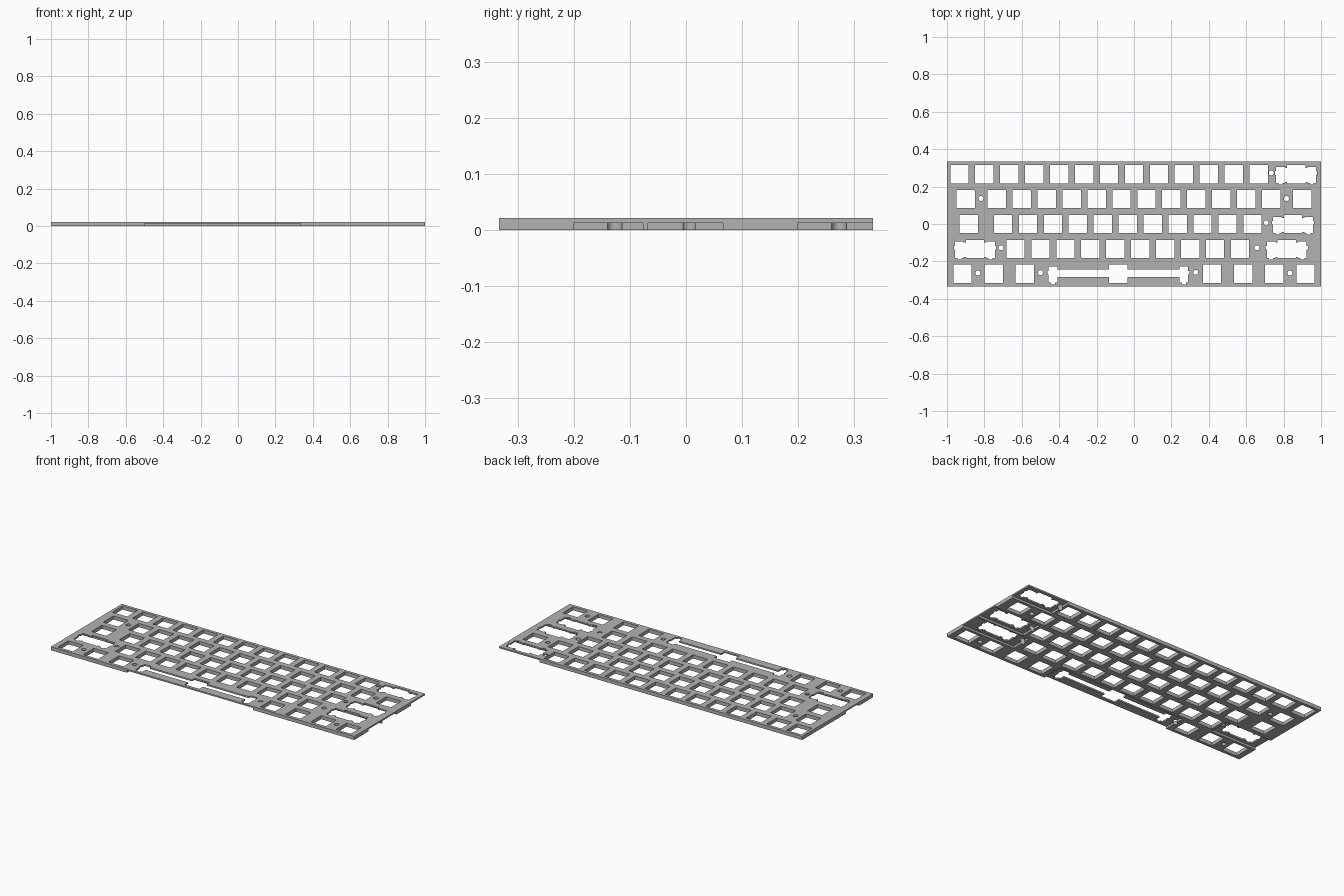
import bpy, bmesh, math

if "Cube" in bpy.data.objects:
    bpy.data.objects.remove(bpy.data.objects["Cube"])

U = 2 / 15          # one key unit
T = 0.0214          # plate thickness
RECESS = 0.0126     # depth of the pockets under the long keys
S = 0.049           # half width of a switch hole

grey = bpy.data.materials.new("plate_grey")
grey.diffuse_color = (0.45, 0.45, 0.45, 1)
grey.use_nodes = True
grey.node_tree.nodes["Principled BSDF"].inputs["Base Color"].default_value = grey.diffuse_color


def prism(bm, pts, z0, z1):
    """Add a closed prism over a counter-clockwise outline."""
    face = bm.faces.new([bm.verts.new((x, y, z0)) for x, y in pts])
    out = bmesh.ops.extrude_face_region(bm, geom=[face], use_keep_orig=True)
    for g in out["geom"]:
        if isinstance(g, bmesh.types.BMVert):
            g.co.z = z1


def rect(x0, x1, y0, y1):
    return [(x0, y0), (x1, y0), (x1, y1), (x0, y1)]


def stabilised(d, lo, hi):
    """Switch hole joined to a stabiliser slot at distance d on each side."""
    w, n, t = 0.0233, 0.0105, 0.006
    half = [(S, -S), (S, lo), (d - w, lo), (d - w, -.0474), (d - n, -.0474),
            (d - n, -.0558), (d + n, -.0558), (d + n, -.0474), (d + w, -.0474),
            (d + w, -.0035), (d + w + t, -.0035), (d + w + t, .0161),
            (d + w, .0161), (d + w, .0387), (d - w, .0387), (d - w, hi),
            (S, hi), (S, S)]
    return half + [(-x, y) for x, y in reversed(half)]


def make(name, bm):
    bmesh.ops.recalc_face_normals(bm, faces=bm.faces)
    me = bpy.data.meshes.new(name)
    bm.to_mesh(me)
    bm.free()
    me.materials.append(grey)
    ob = bpy.data.objects.new(name, me)
    bpy.context.collection.objects.link(ob)
    return ob


# Key widths of each row, back to front
rows = [[1] * 13 + [2],
        [1.5] + [1] * 12 + [1.5],
        [1.75] + [1] * 11 + [2.25],
        [2.25] + [1] * 10 + [2.75],
        [1.25] * 3 + [6.25] + [1.25] * 4]

# Openings for switches and stabilisers
holes = bmesh.new()
for r, row in enumerate(rows):
    cy, left = (2 - r) * U, -1
    for k in row:
        cx = left + k * U / 2
        left += k * U
        if k > 6:
            shape = stabilised(0.35, -0.016, 0.023)
        elif k >= 2:
            shape = stabilised(0.0836, -0.0418, 0.0331)
        else:
            shape = rect(-S, S, -S, S)
        prism(holes, [(cx + x, cy + y) for x, y in shape], -0.05, 0.07)

# Round mounting holes
screws = [(-.818, .136), (.734, .273), (.815, .136), (.707, .006), (-.711, -.127),
          (.657, -.127), (-.834, -.262), (-.5, -.26), (.33, -.258), (.834, -.262)]
for x, y in screws:
    ring = [(x + .0134 * math.cos(a * math.pi / 12), y + .0134 * math.sin(a * math.pi / 12))
            for a in range(24)]
    prism(holes, ring, -0.05, 0.07)

# Pockets under the long keys, open to the plate edge
pockets = bmesh.new()
for box in [(.733, 1.1, .199, .4), (.7, 1.1, -.068, .066), (.655, 1.1, -.201, -.077),
            (-1.1, -.7, -.201, -.077), (-.5, .3333, -.4, -.2)]:
    prism(pockets, rect(*box), -0.05, RECESS)

# Plate
body = bmesh.new()
prism(body, rect(-1, 1, -2.5 * U, 2.5 * U), 0, T)
plate = make("switch_plate", body)

cutters = [make("pocket_cutter", pockets), make("hole_cutter", holes)]
for c in cutters:
    c.hide_render = True
    mod = plate.modifiers.new(c.name, "BOOLEAN")
    mod.operation = "DIFFERENCE"
    mod.solver = "EXACT"
    mod.object = c

# Apply the cuts and remove the cutters
deps = bpy.context.evaluated_depsgraph_get()
cut = bpy.data.meshes.new_from_object(plate.evaluated_get(deps))
plate.modifiers.clear()
plate.data = cut
for c in cutters:
    bpy.data.objects.remove(c)
